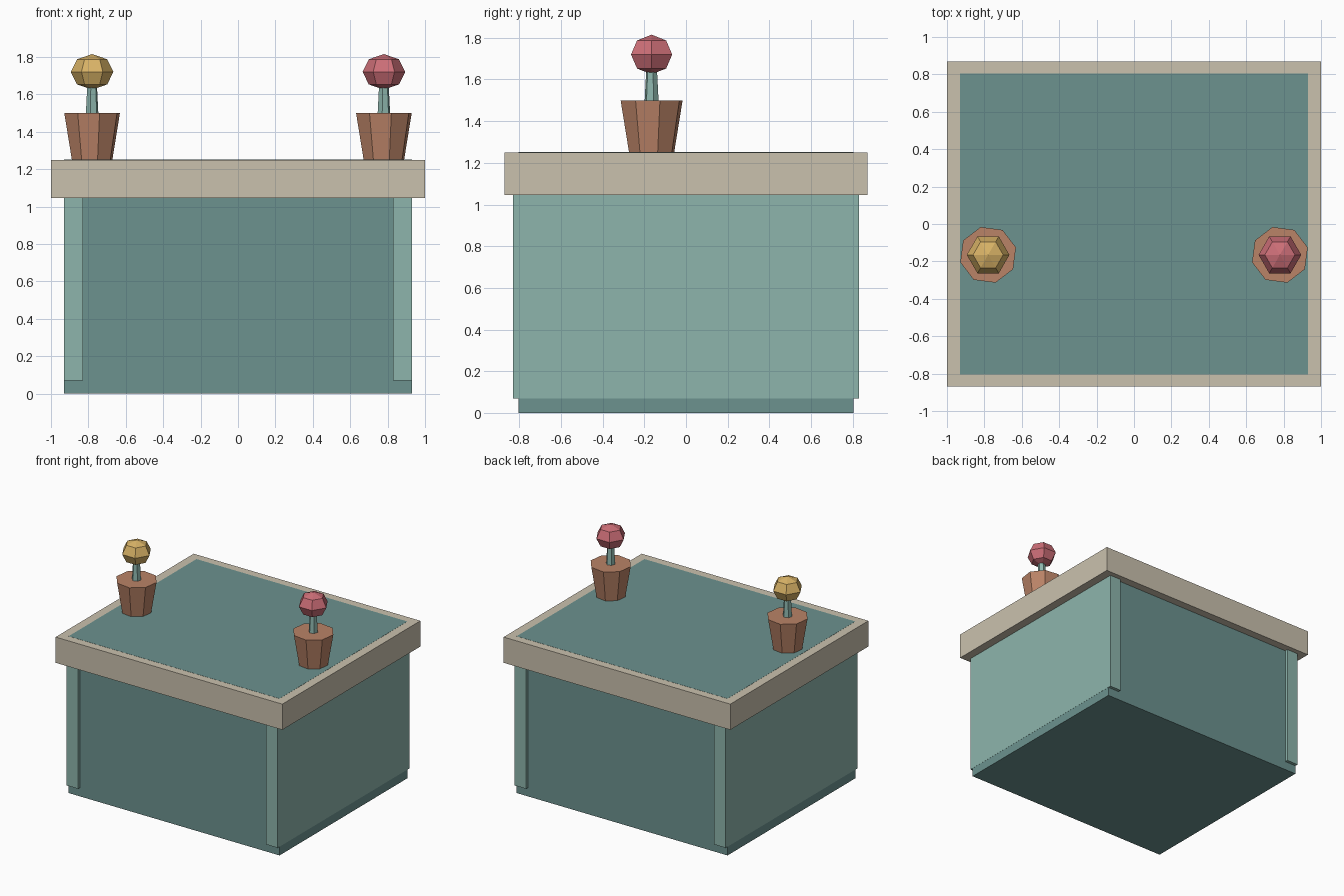
import bpy
import bmesh
from math import cos, sin, pi, radians

default = bpy.data.objects.get("Cube")
if default:
    bpy.data.objects.remove(default, do_unlink=True)


def material(name, rgb):
    """Flat material from display colour values, stored as linear."""
    linear = [(c / 255 / 12.92) if c < 11 else ((c / 255 + 0.055) / 1.055) ** 2.4 for c in rgb]
    mat = bpy.data.materials.new(name)
    mat.use_nodes = True
    mat.diffuse_color = (*linear, 1)
    bsdf = mat.node_tree.nodes["Principled BSDF"]
    bsdf.inputs["Base Color"].default_value = (*linear, 1)
    bsdf.inputs["Roughness"].default_value = 0.9
    return mat


DARK_TEAL = material("dark teal", (108, 146, 143))
LIGHT_TEAL = material("light teal", (141, 181, 172))
CREAM = material("cream", (202, 193, 174))
CLAY = material("clay", (186, 131, 103))
YELLOW = material("yellow", (216, 178, 102))
PINK = material("pink", (204, 110, 119))


def finish(bm, name, mat):
    bmesh.ops.recalc_face_normals(bm, faces=bm.faces)
    mesh = bpy.data.meshes.new(name)
    bm.to_mesh(mesh)
    bm.free()
    mesh.materials.append(mat)
    obj = bpy.data.objects.new(name, mesh)
    bpy.context.collection.objects.link(obj)
    return obj


def box(name, x, y, z, mat):
    """Box from (low, high) ranges."""
    bm = bmesh.new()
    bmesh.ops.create_cube(bm, size=1)
    for v in bm.verts:
        for axis, (low, high) in enumerate((x, y, z)):
            v.co[axis] = high if v.co[axis] > 0 else low
    return finish(bm, name, mat)


def turned(name, profile, sides, turn, centre, mat):
    """Faceted solid turned from (radius, height) pairs, with closed ends."""
    bm = bmesh.new()
    rings = []
    for r, z in profile:
        angles = [turn + 2 * pi * i / sides for i in range(sides)]
        rings.append([bm.verts.new((centre[0] + r * cos(a), centre[1] + r * sin(a), z))
                      for a in angles])
    for low, high in zip(rings, rings[1:]):
        for i in range(sides):
            j = (i + 1) % sides
            bm.faces.new((low[i], low[j], high[j], high[i]))
    bm.faces.new(rings[0][::-1])
    bm.faces.new(rings[-1])
    bmesh.ops.remove_doubles(bm, verts=bm.verts, dist=0.0005)
    return finish(bm, name, mat)


# Cabinet body, whose top shows as an inlay in the worktop
box("body", (-0.93, 0.93), (-0.805, 0.805), (0, 1.251), DARK_TEAL)
box("worktop", (-1, 1), (-0.87, 0.87), (1.045, 1.25), CREAM)

# Side panels, standing slightly proud at front and back
for side, label in ((1, "left"), (-1, "right")):
    xs = sorted((side * 0.83, side * 0.931))
    box(label + "_panel", xs, (-0.83, 0.83), (0.07, 1.05), LIGHT_TEAL)

# Potted plants
BLOOM_Z, BLOOM_R, BLOOM_H = 1.72, 0.114, 0.095
bloom_profile = [(BLOOM_R * cos(a), BLOOM_Z + BLOOM_H * sin(a))
                 for a in (radians(d) for d in (-90, -45, 0, 45, 90))]
for side, label, colour in ((1, "left", PINK), (-1, "right", YELLOW)):
    spot = (side * 0.78, -0.165)
    turned(label + "_pot", [(0.112, 1.25), (0.154, 1.5)], 8, radians(15), spot, CLAY)
    turned(label + "_stem", [(0.035, 1.49), (0.026, 1.66)], 6, radians(15), spot, LIGHT_TEAL)
    turned(label + "_bloom", bloom_profile, 6, 0, spot, colour)
